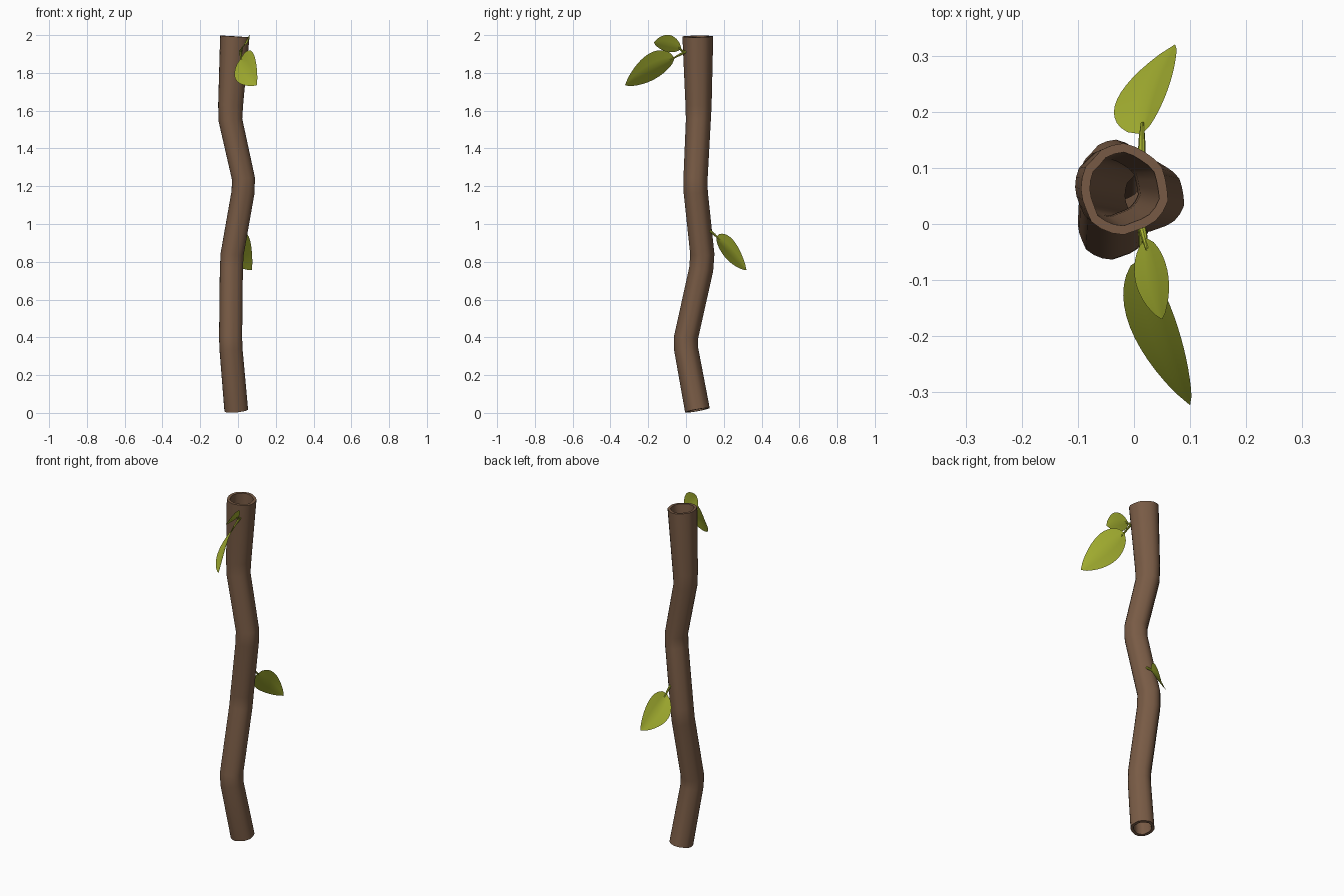
import bpy, bmesh, math, random
from mathutils import Vector

if "Cube" in bpy.data.objects:
    bpy.data.objects.remove(bpy.data.objects["Cube"])

random.seed(4)


def material(name, rgb):
    m = bpy.data.materials.new(name)
    m.diffuse_color = (*rgb, 1)
    m.use_nodes = True
    m.node_tree.nodes["Principled BSDF"].inputs["Base Color"].default_value = m.diffuse_color
    return m


BARK = material("bark_brown", (0.19, 0.105, 0.06))
LEAF = material("leaf_green", (0.37, 0.43, 0.03))


def finish(bm, name, mat, angle):
    bmesh.ops.remove_doubles(bm, verts=bm.verts, dist=1e-5)
    bmesh.ops.recalc_face_normals(bm, faces=bm.faces)
    me = bpy.data.meshes.new(name)
    bm.to_mesh(me)
    bm.free()
    me.materials.append(mat)
    ob = bpy.data.objects.new(name, me)
    bpy.context.collection.objects.link(ob)
    bpy.ops.object.select_all(action='DESELECT')
    ob.select_set(True)
    bpy.context.view_layer.objects.active = ob
    bpy.ops.object.shade_smooth_by_angle(angle=math.radians(angle))
    return ob


def tube(name, path, radii, sides, wall, bumps, mat):
    """Sweep a ring along a path; a wall thickness makes it hollow with open ends."""
    bm = bmesh.new()
    pts = [Vector(p) for p in path]
    n = len(pts)
    frames = []
    for i in range(n):
        t = Vector((0, 0, 0))
        if i > 0:
            t += (pts[i] - pts[i - 1]).normalized()
        if i < n - 1:
            t += (pts[i + 1] - pts[i]).normalized()
        t.normalize()
        ref = Vector((1, 0, 0))
        a = (ref - t * ref.dot(t)).normalized()
        frames.append((a, t.cross(a)))

    def ring(i, inset):
        a, b = frames[i]
        out = []
        for k in range(sides):
            ang = 2 * math.pi * k / sides
            r = radii[i] * bumps[k] - inset
            out.append(bm.verts.new(pts[i] + r * (a * math.cos(ang) + b * math.sin(ang))))
        return out

    rings = [ring(i, 0) for i in range(n)]
    if wall:
        rings += [ring(i, wall) for i in reversed(range(n))]
        rings.append(rings[0])
    for r0, r1 in zip(rings, rings[1:]):
        for k in range(sides):
            j = (k + 1) % sides
            bm.faces.new((r0[k], r0[j], r1[j], r1[k]))
    return finish(bm, name, mat, 40)


def leaf(name, base, tip, left, right):
    """Curved blade through base, tip and the two widest side points."""
    bm = bmesh.new()
    base, tip, left, right = map(Vector, (base, tip, left, right))
    mid = ((left + right) / 2 + (base + tip) / 2) / 2
    um = 0.45
    nu, nv = 14, 3
    grid = []
    for i in range(nu + 1):
        u = i / nu
        # quadratic midrib through base, mid and tip
        axis = (base * ((u - um) * (u - 1) / um)
                + mid * (u * (u - 1) / (um * (um - 1)))
                + tip * (u * (u - um) / (1 - um)))
        w = max(0, math.sin(math.pi * u ** 0.87)) ** 0.72
        row = []
        for j in range(-nv, nv + 1):
            v = j / nv
            side = (right if v > 0 else left) - mid
            row.append(bm.verts.new(axis + side * abs(v) * w))
        grid.append(row)
    for r0, r1 in zip(grid, grid[1:]):
        for j in range(2 * nv):
            bm.faces.new((r0[j], r0[j + 1], r1[j + 1], r1[j]))
    bmesh.ops.dissolve_degenerate(bm, edges=bm.edges, dist=1e-5)
    return finish(bm, name, LEAF, 60)


# Crooked hollow trunk with fluted bark
trunk_path = [(-0.01, 0.06, 0.014), (-0.038, 0.0, 0.34), (-0.04, 0.0, 0.40),
              (-0.036, 0.08, 0.76), (-0.032, 0.086, 0.84),
              (0.026, 0.051, 1.17), (0.028, 0.05, 1.24),
              (-0.041, 0.065, 1.55), (-0.04, 0.066, 1.63), (-0.018, 0.062, 1.993)]
trunk_radii = [0.064, 0.062, 0.062, 0.062, 0.062, 0.062, 0.062, 0.064, 0.067, 0.079]
flutes = [1 + random.uniform(-0.045, 0.045) for _ in range(24)]
tube("trunk", trunk_path, trunk_radii, 24, 0.016, flutes, BARK)

# Leaves
leaf("large_front_leaf", (0.015, -0.06, 1.878), (0.10, -0.323, 1.735),
     (-0.012, -0.17, 1.765), (0.08, -0.19, 1.905))
leaf("small_front_leaf", (0.022, -0.025, 1.93), (0.05, -0.17, 1.96),
     (0.002, -0.10, 1.912), (0.06, -0.085, 2.0))
leaf("back_leaf", (0.014, 0.16, 0.93), (0.073, 0.32, 0.757),
     (-0.033, 0.215, 0.815), (0.062, 0.245, 0.92))

# Leaf stems
stems = {"large_front": [(0.014, 0.0, 1.912), (0.014, -0.035, 1.895), (0.018, -0.085, 1.868)],
         "small_front": [(0.014, -0.005, 1.91), (0.018, -0.022, 1.918), (0.023, -0.045, 1.937)],
         "back": [(0.014, 0.125, 0.965), (0.014, 0.15, 0.945), (0.015, 0.18, 0.915)]}
for name, path in stems.items():
    tube(name + "_stem", path, [0.007, 0.006, 0.003], 8, 0, [1] * 8, LEAF)
